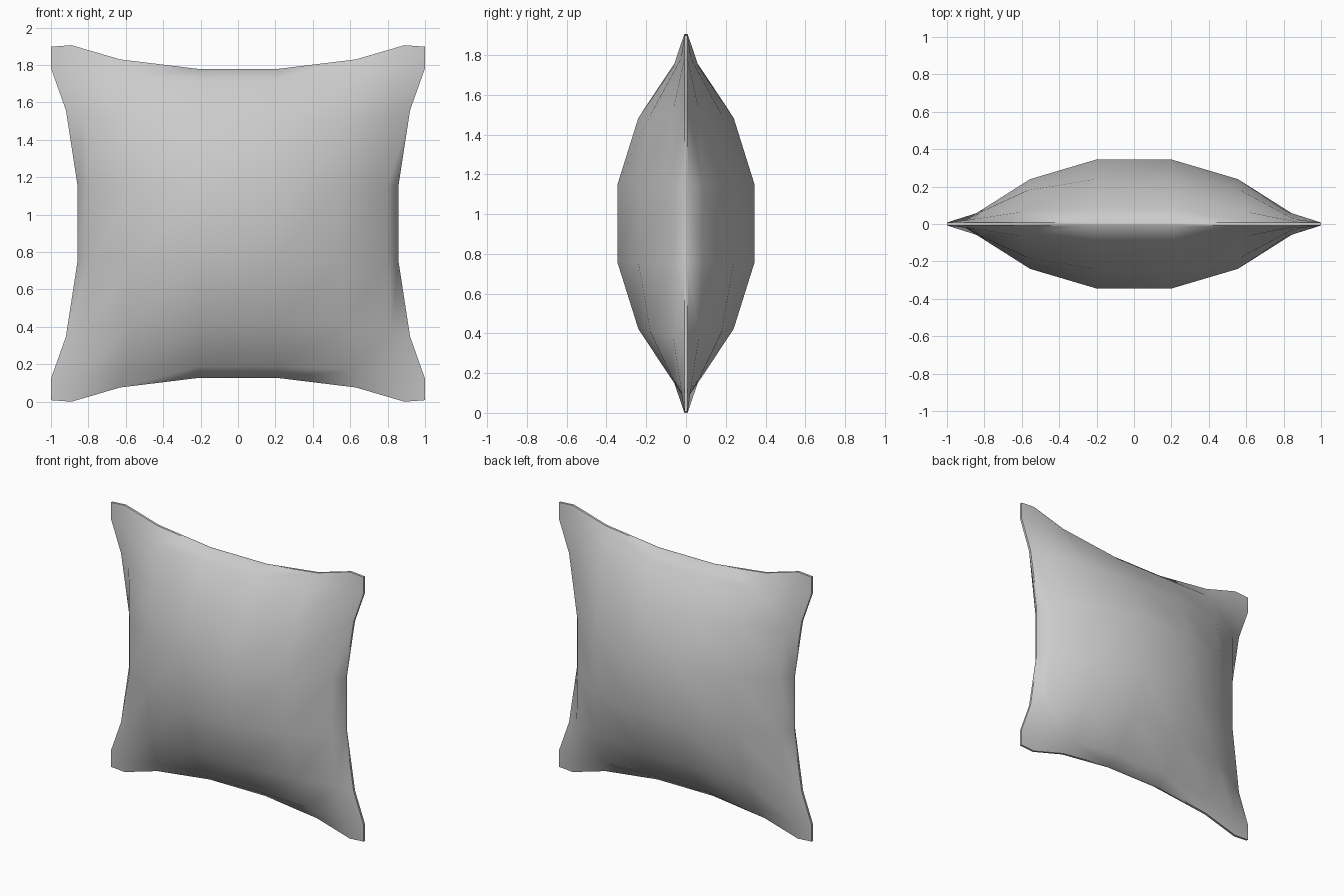
import bpy, bmesh, math

if "Cube" in bpy.data.objects:
    bpy.data.objects.remove(bpy.data.objects["Cube"])

# One quarter of the cushion panel: rows run from edge to middle, columns likewise
X = [[1.0, .89, .63, .22], [1.0, .86, .60, .21], [.92, .82, .57, .205], [.857, .80, .555, .20]]
Z = [[.945, .953, .877, .827], [.83, .83, .785, .765], [.605, .57, .545, .53], [.195] * 4]
RIM = .008
Y = [[RIM] * 4, [RIM, .025, .065, .085], [RIM, .065, .18, .24], [RIM, .085, .24, .345]]
N, MID_Z = 8, .953

bm = bmesh.new()


def panel(side):
    """Mirror the quarter into a full 8 x 8 grid on one side."""
    grid = []
    for j in range(N):
        row = []
        for i in range(N):
            a, b = min(j, N - 1 - j), min(i, N - 1 - i)
            sx, sz = (-1 if i < 4 else 1), (-1 if j < 4 else 1)
            row.append(bm.verts.new((sx * X[a][b], side * Y[a][b], MID_Z + sz * Z[a][b])))
        grid.append(row)
    for j in range(N - 1):
        for i in range(N - 1):
            bm.faces.new((grid[j][i], grid[j][i + 1], grid[j + 1][i + 1], grid[j + 1][i]))
    return grid


def border(g):
    m = N - 1
    return ([g[0][i] for i in range(m)] + [g[j][m] for j in range(m)]
            + [g[m][i] for i in range(m, 0, -1)] + [g[j][0] for j in range(m, 0, -1)])


# Front and back panels joined by a thin seam strip
front, back = border(panel(-1)), border(panel(1))
for k in range(len(front)):
    n = (k + 1) % len(front)
    bm.faces.new((front[k], front[n], back[n], back[k]))
bmesh.ops.recalc_face_normals(bm, faces=bm.faces[:])

mesh = bpy.data.meshes.new("cushion")
bm.to_mesh(mesh)
bm.free()
cushion = bpy.data.objects.new("cushion", mesh)
bpy.context.collection.objects.link(cushion)
bpy.context.view_layer.objects.active = cushion
cushion.select_set(True)
bpy.ops.object.shade_smooth_by_angle(angle=math.radians(40))
